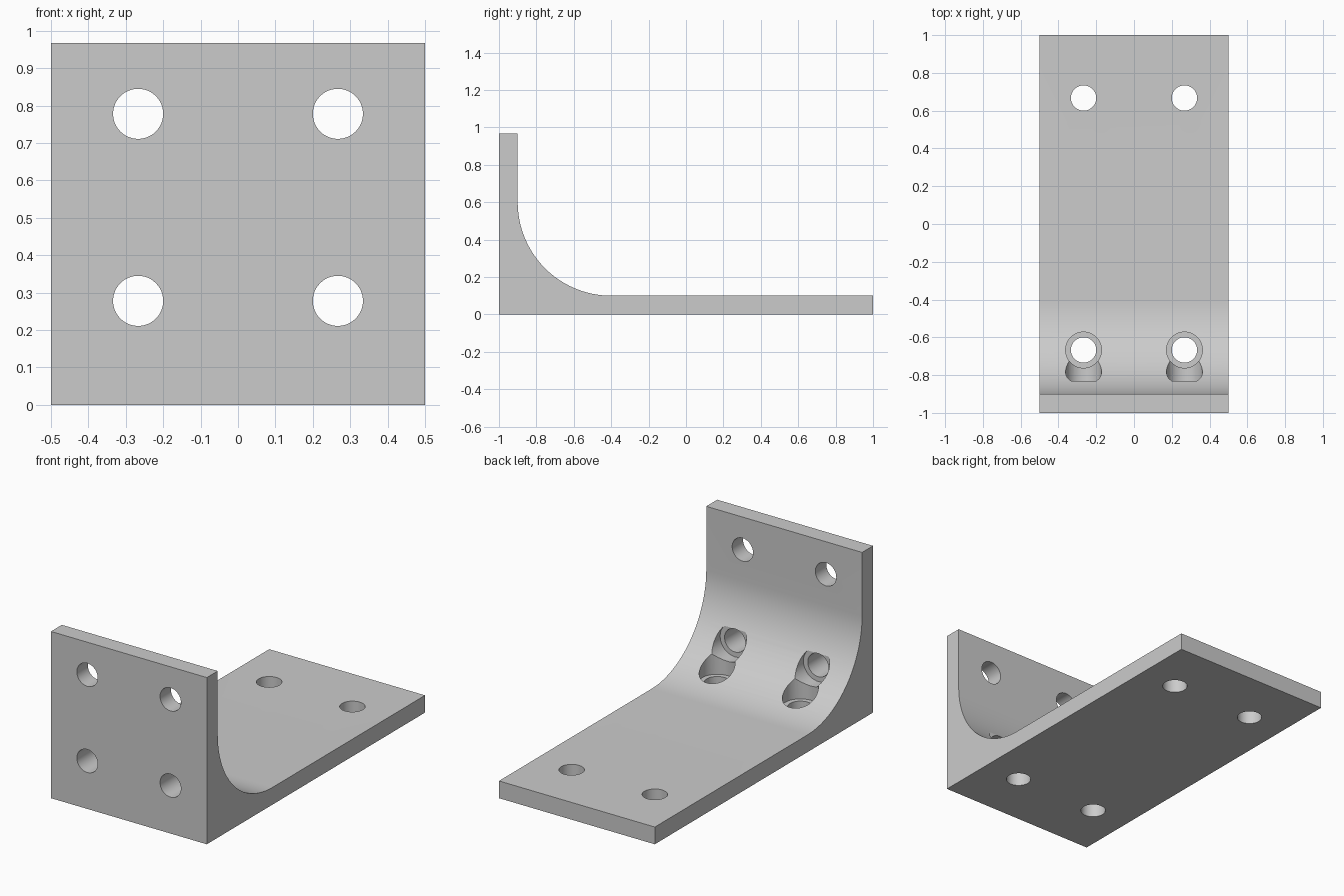
import bpy, bmesh, math
from mathutils import Matrix, Vector

cube = bpy.data.objects.get("Cube")
if cube:
    bpy.data.objects.remove(cube, do_unlink=True)

WIDTH, THICK, HEIGHT, FILLET = 1.0, 0.1, 0.967, 0.5
HOLE_R, BORE_R, HOLE_X = 0.067, 0.095, 0.267

grey = bpy.data.materials.new("plain grey")
grey.use_nodes = True
colour = (0.6, 0.6, 0.6, 1)
grey.diffuse_color = colour
grey.node_tree.nodes["Principled BSDF"].inputs["Base Color"].default_value = colour


def mesh_object(name, bm):
    bmesh.ops.recalc_face_normals(bm, faces=bm.faces)
    mesh = bpy.data.meshes.new(name)
    bm.to_mesh(mesh)
    bm.free()
    mesh.materials.append(grey)
    obj = bpy.data.objects.new(name, mesh)
    bpy.context.collection.objects.link(obj)
    return obj


# Bracket: L profile with a rounded inner corner, extruded along x
profile = [(-1, 0), (1, 0), (1, THICK)]
cy, cz, steps = -1 + THICK + FILLET, THICK + FILLET, 24
for i in range(steps + 1):
    a = math.radians(270 - 90 * i / steps)
    profile.append((cy + FILLET * math.cos(a), cz + FILLET * math.sin(a)))
profile += [(-1 + THICK, HEIGHT), (-1, HEIGHT)]

bm = bmesh.new()
face = bm.faces.new([bm.verts.new((-WIDTH / 2, y, z)) for y, z in profile])
out = bmesh.ops.extrude_face_region(bm, geom=[face])
verts = [v for v in out["geom"] if isinstance(v, bmesh.types.BMVert)]
bmesh.ops.translate(bm, verts=verts, vec=(WIDTH, 0, 0))
bracket = mesh_object("angle_bracket", bm)


def cut(name, radius, start, end):
    """Subtract a cylinder running between two points."""
    start, end = Vector(start), Vector(end)
    axis = end - start
    turn = axis.to_track_quat('Z', 'Y').to_matrix().to_4x4()
    bm = bmesh.new()
    bmesh.ops.create_cone(bm, cap_ends=True, segments=48, radius1=radius,
                          radius2=radius, depth=axis.length,
                          matrix=Matrix.Translation((start + end) / 2) @ turn)
    cutter = mesh_object(name, bm)
    cutter.hide_render = True
    mod = bracket.modifiers.new(name, 'BOOLEAN')
    mod.operation = 'DIFFERENCE'
    mod.solver = 'EXACT'
    mod.object = cutter
    bpy.context.view_layer.objects.active = bracket
    bpy.ops.object.modifier_apply(modifier=name)
    bpy.data.objects.remove(cutter, do_unlink=True)


for x in (-HOLE_X, HOLE_X):
    # Screw holes through the base
    for y in (-0.667, 0.667):
        cut("base_hole", HOLE_R, (x, y, -0.1), (x, y, 0.4))
    # Screw holes through the upright wall
    for z in (0.278, 0.778):
        cut("wall_hole", HOLE_R, (x, -1.1, z), (x, -0.6, z))
    # Screw head recesses in the rounded corner
    cut("base_recess", BORE_R, (x, -0.667, THICK), (x, -0.667, 0.6))
    cut("wall_recess", BORE_R, (x, -0.83, 0.278), (x, -0.4, 0.278))

bpy.ops.object.select_all(action='DESELECT')
bracket.select_set(True)
bpy.context.view_layer.objects.active = bracket
bpy.ops.object.shade_smooth_by_angle(angle=math.radians(30))
